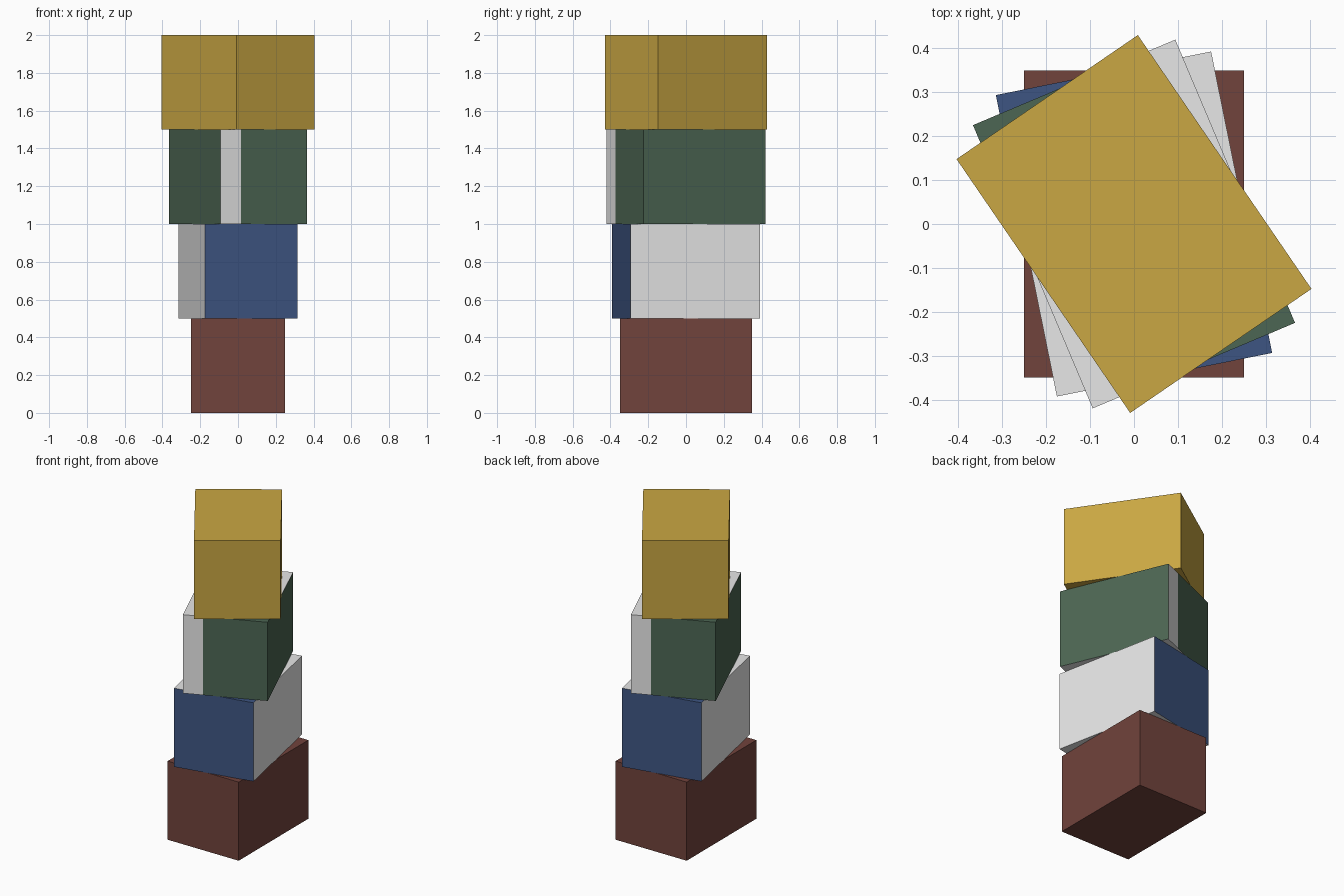
import bpy, bmesh
from mathutils import Matrix, Vector

default = bpy.data.objects.get("Cube")
if default:
    bpy.data.objects.remove(default, do_unlink=True)

WIDTH, DEPTH, HEIGHT = 0.5, 0.7, 0.5
TWIST = 0.2       # radians added per block
STRIP = 0.13      # where the pale end strips begin


def material(name, rgb):
    mat = bpy.data.materials.new(name)
    mat.use_nodes = True
    colour = (*rgb, 1)
    mat.diffuse_color = colour
    mat.node_tree.nodes["Principled BSDF"].inputs["Base Color"].default_value = colour
    return mat


brick = material("brick red", (0.165, 0.056, 0.045))
blue = material("navy blue", (0.048, 0.091, 0.223))
green = material("forest green", (0.073, 0.134, 0.087))
gold = material("gold", (0.59, 0.386, 0.056))
white = material("pale grey", (0.8, 0.8, 0.8))


def block(name, level, main, is_pale=None, cuts=()):
    """Twisted block; is_pale picks faces for the pale colour."""
    bm = bmesh.new()
    bmesh.ops.create_cube(bm, size=1, matrix=Matrix.Diagonal((WIDTH, DEPTH, HEIGHT, 1)))
    for point, normal in cuts:
        geom = bm.verts[:] + bm.edges[:] + bm.faces[:]
        bmesh.ops.bisect_plane(bm, geom=geom, plane_co=point, plane_no=normal)
    bm.normal_update()
    for face in bm.faces:
        if is_pale and is_pale(face.normal, face.calc_center_median()):
            face.material_index = 1
    mesh = bpy.data.meshes.new(name)
    bm.to_mesh(mesh)
    bm.free()
    mesh.materials.append(main)
    if is_pale:
        mesh.materials.append(white)
    obj = bpy.data.objects.new(name, mesh)
    obj.location.z = HEIGHT * (level + 0.5)
    obj.rotation_euler.z = TWIST * level
    bpy.context.collection.objects.link(obj)


def pale_caps(n, c):
    # whole underside, and opposite quarters of the top
    return n.z < -0.5 or (n.z > 0.5 and c.x * c.y > 0)


def pale_sides(n, c):
    return abs(n.x) > 0.5 or pale_caps(n, c)


def pale_strips(n, c):
    return pale_caps(n, c) or (abs(n.y) > 0.5 and c.x * n.y > STRIP)


X, Y, ORIGIN = Vector((1, 0, 0)), Vector((0, 1, 0)), Vector()
middle = [(ORIGIN, X), (ORIGIN, Y)]
strips = [(X * STRIP, X), (X * -STRIP, X)]

# Stack from bottom to top
block("bottom_block", 0, brick)
block("lower_middle_block", 1, blue, pale_sides, middle)
block("upper_middle_block", 2, green, pale_strips, middle + strips)
block("top_block", 3, gold)
